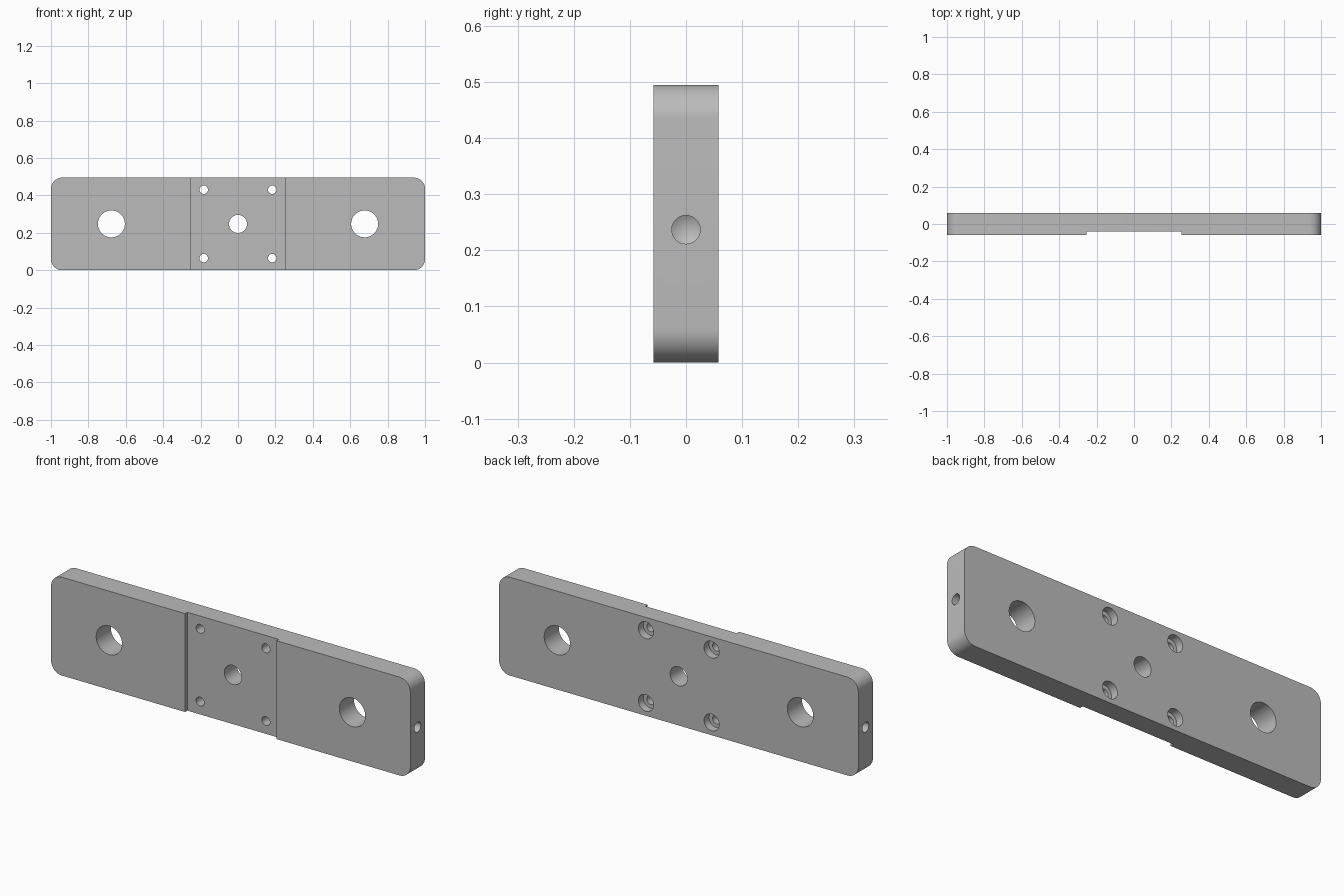
import bpy, bmesh, math
from mathutils import Matrix, Vector

if "Cube" in bpy.data.objects:
    bpy.data.objects.remove(bpy.data.objects["Cube"])

W, T, H = 2.0, 0.116, 0.495      # length, thickness, height
CORNER = 0.06
MID = H / 2

grey = bpy.data.materials.new("steel grey")
grey.diffuse_color = (0.5, 0.5, 0.5, 1)
grey.use_nodes = True
grey.node_tree.nodes["Principled BSDF"].inputs["Base Color"].default_value = grey.diffuse_color


def make_object(name, bm):
    bmesh.ops.recalc_face_normals(bm, faces=bm.faces)
    mesh = bpy.data.meshes.new(name)
    bm.to_mesh(mesh)
    bm.free()
    obj = bpy.data.objects.new(name, mesh)
    bpy.context.collection.objects.link(obj)
    mesh.materials.append(grey)
    return obj


def drill(name, origin, direction, profile, sides=48):
    """Solid of revolution: profile is (radius, distance along the axis)."""
    bm = bmesh.new()
    rings = []
    for r, d in profile:
        if r == 0:
            rings.append([bm.verts.new((0, 0, d))])
        else:
            rings.append([bm.verts.new((r * math.cos(2 * math.pi * i / sides),
                                        r * math.sin(2 * math.pi * i / sides), d))
                          for i in range(sides)])
    for a, b in zip(rings, rings[1:]):
        for i in range(sides):
            j = (i + 1) % sides
            if len(b) == 1:
                bm.faces.new((a[i], a[j], b[0]))
            else:
                bm.faces.new((a[i], a[j], b[j], b[i]))
    for ring in (rings[0], rings[-1]):
        if len(ring) > 1:
            bm.faces.new(ring)
    turn = Vector(direction).to_track_quat('Z', 'Y').to_matrix().to_4x4()
    bm.transform(Matrix.Translation(origin) @ turn)
    return make_object(name, bm)


# Plate with rounded corners
bm = bmesh.new()
outline = []
for cx, cz, start in ((1, 1, 0), (-1, 1, 90), (-1, -1, 180), (1, -1, 270)):
    for k in range(13):
        a = math.radians(start + 90 * k / 12)
        outline.append(bm.verts.new((cx * (W / 2 - CORNER) + CORNER * math.cos(a), -T / 2,
                                     MID + cz * (H / 2 - CORNER) + CORNER * math.sin(a))))
face = bm.faces.new(outline)
ext = bmesh.ops.extrude_face_region(bm, geom=[face])
bmesh.ops.translate(bm, vec=(0, T, 0),
                    verts=[v for v in ext["geom"] if isinstance(v, bmesh.types.BMVert)])
plate = make_object("mounting_plate", bm)

cutters = []

# Shallow channel across the middle of the front
bm = bmesh.new()
bmesh.ops.create_cube(bm, size=1)
bm.transform(Matrix.Translation((0, -T / 2, MID)) @ Matrix.Diagonal((0.508, 0.036, 1, 1)))
cutters.append(make_object("channel_cutter", bm))

# Through holes, drilled from the back
back = (0, -1, 0)
for x, r in ((-0.677, 0.072), (0, 0.048), (0.677, 0.072)):
    cutters.append(drill("bore_cutter", (x, T / 2, MID), back, [(r, -0.1), (r, 0.3)]))

for sx in (-1, 1):
    # Counterbored screw holes
    for sz in (-1, 1):
        cutters.append(drill("screw_cutter", (sx * 0.183, T / 2, MID + sz * 0.183), back,
                             [(0.042, -0.1), (0.042, 0.04), (0.0225, 0.04), (0.0225, 0.3)]))
    # Blind holes with a conical bottom in both ends
    cutters.append(drill("end_hole_cutter", (sx * W / 2, 0, 0.237), (-sx, 0, 0),
                         [(0.0253, -0.1), (0.0253, 0.18), (0, 0.195)]))

# Cut everything, then remove the cutters
for c in cutters:
    mod = plate.modifiers.new(c.name, 'BOOLEAN')
    mod.operation = 'DIFFERENCE'
    mod.solver = 'EXACT'
    mod.object = c
bpy.context.view_layer.objects.active = plate
plate.select_set(True)
for mod in list(plate.modifiers):
    bpy.ops.object.modifier_apply(modifier=mod.name)
for c in cutters:
    bpy.data.objects.remove(c)

bpy.ops.object.shade_smooth_by_angle(angle=math.radians(20))
